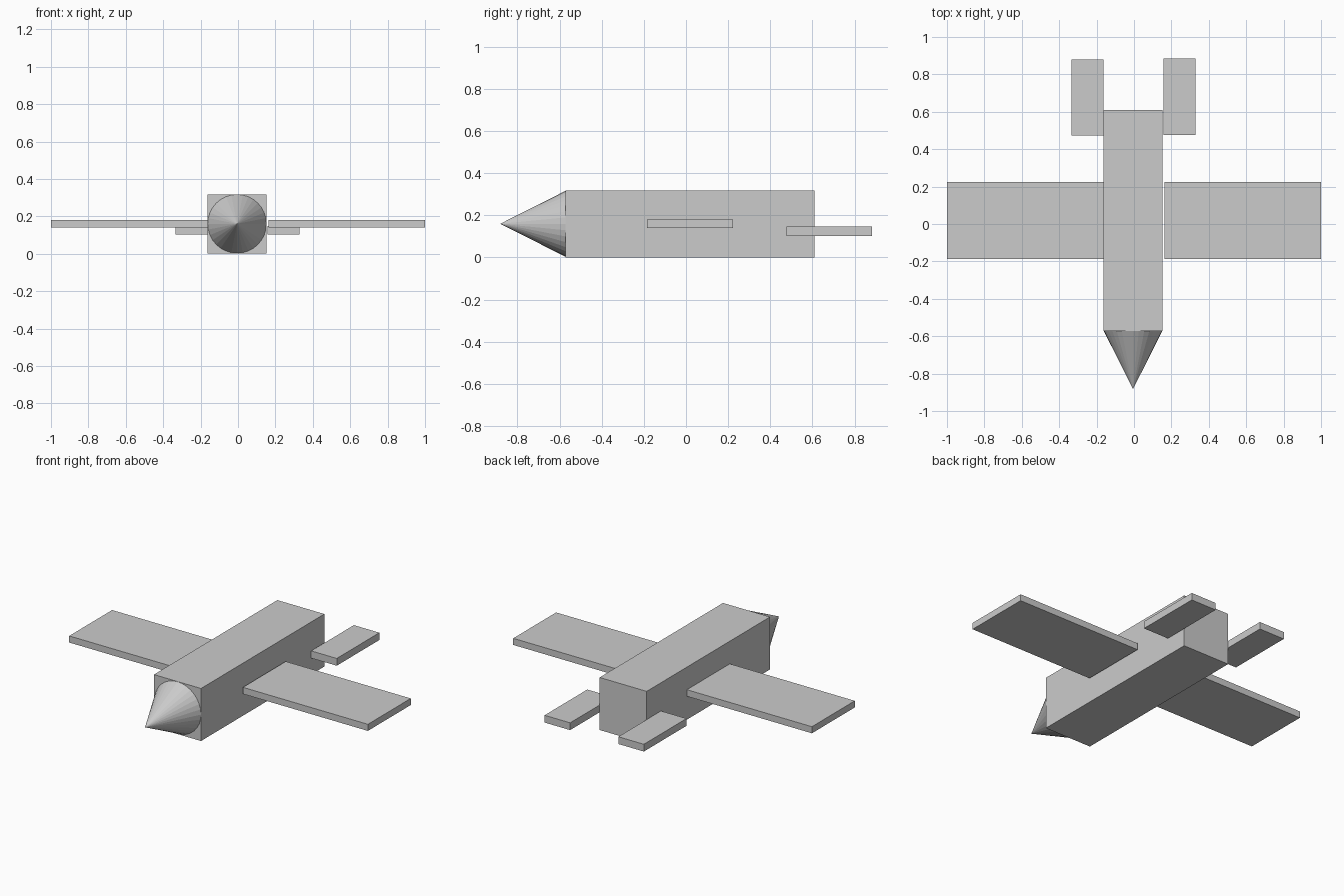
import bpy
import math

if "Cube" in bpy.data.objects:
    bpy.data.objects.remove(bpy.data.objects["Cube"])


def box(name, x, y, z):
    """Box from (min, max) ranges on each axis."""
    bpy.ops.mesh.primitive_cube_add(
        size=1, location=[(a + b) / 2 for a, b in (x, y, z)])
    ob = bpy.context.object
    ob.name = name
    ob.scale = [b - a for a, b in (x, y, z)]
    bpy.ops.object.transform_apply(location=False, rotation=False, scale=True)
    return ob


# Square fuselage
box("fuselage", (-0.163, 0.152), (-0.571, 0.609), (0.0, 0.318))

# Conical nose pointing to -y
bpy.ops.mesh.primitive_cone_add(
    vertices=32, radius1=0.157, radius2=0, depth=0.311,
    location=(-0.005, -0.7265, 0.16), rotation=(math.radians(90), 0, 0))
bpy.context.object.name = "nose_cone"

# Main wings
for side, x in (("left", (-1.0, -0.163)), ("right", (0.163, 1.0))):
    box(side + "_wing", x, (-0.186, 0.224), (0.141, 0.181))

# Tail planes, the right one slightly further back
for side, x, y in (("left", (-0.334, -0.163), (0.472, 0.88)),
                   ("right", (0.157, 0.328), (0.476, 0.884))):
    box(side + "_tailplane", x, y, (0.103, 0.147))
